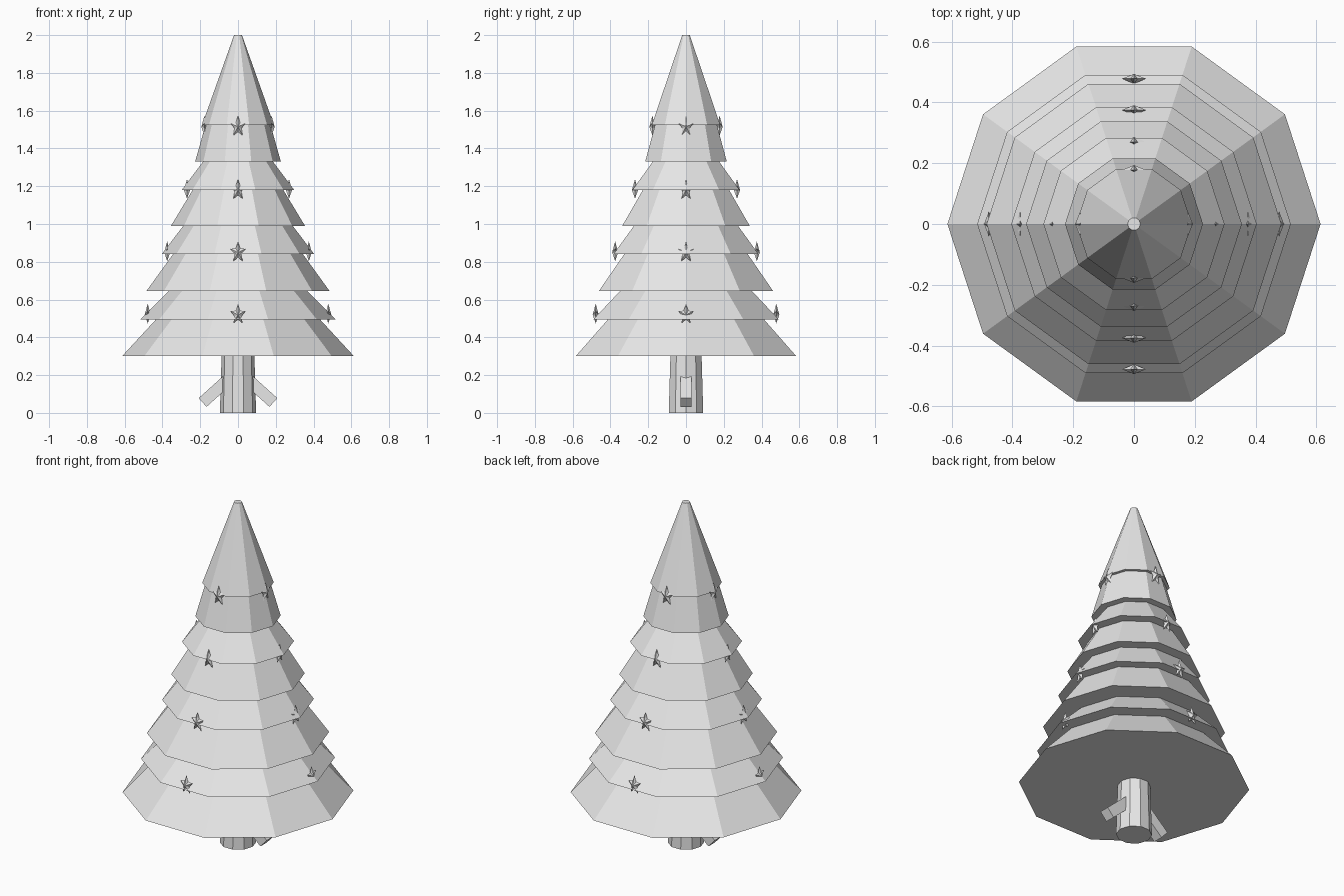
import bpy
import bmesh
from math import sin, cos, pi, radians
from mathutils import Matrix, Vector

cube = bpy.data.objects.get("Cube")
if cube:
    bpy.data.objects.remove(cube, do_unlink=True)

grey = bpy.data.materials.new("plain_grey")
grey.use_nodes = True
grey.diffuse_color = (0.8, 0.8, 0.8, 1)
grey.node_tree.nodes["Principled BSDF"].inputs["Base Color"].default_value = (0.8, 0.8, 0.8, 1)


def finish(name, bm):
    bmesh.ops.recalc_face_normals(bm, faces=bm.faces)
    mesh = bpy.data.meshes.new(name)
    bm.to_mesh(mesh)
    bm.free()
    mesh.materials.append(grey)
    obj = bpy.data.objects.new(name, mesh)
    bpy.context.collection.objects.link(obj)
    return obj


def frustum(name, z0, r0, z1, r1, sides=10):
    """Closed flat-sided cone section with a corner on the x axis."""
    bm = bmesh.new()
    rings = []
    for z, r in ((z0, r0), (z1, r1)):
        rings.append([bm.verts.new((r * cos(2 * pi * i / sides),
                                    r * sin(2 * pi * i / sides), z))
                      for i in range(sides)])
    low, high = rings
    for i in range(sides):
        j = (i + 1) % sides
        bm.faces.new((low[i], low[j], high[j], high[i]))
    bm.faces.new(low)
    bm.faces.new(high)
    return finish(name, bm)


def star(name, angle, radius, z):
    """Faceted five-point star facing outward from the tree."""
    bm = bmesh.new()
    rim = []
    for i in range(10):
        r = 0.058 if i % 2 == 0 else 0.027
        a = pi * i / 5
        rim.append(bm.verts.new((0, 0.72 * r * sin(a), r * cos(a))))
    for depth in (0.016, -0.016):
        centre = bm.verts.new((depth, 0, 0))
        for i in range(10):
            bm.faces.new((rim[i], rim[(i + 1) % 10], centre))
    bm.transform(Matrix.Rotation(angle, 4, 'Z') @ Matrix.Translation((radius, 0, z)))
    return finish(name, bm)


# Trunk
frustum("trunk", 0, 0.096, 0.36, 0.085)

# Foliage tiers: lower height, lower radius, radius where the next tier covers it
tiers = [(0.30, 0.614, 0.434), (0.495, 0.516, 0.367), (0.645, 0.485, 0.344),
         (0.84, 0.404, 0.29), (0.99, 0.355, 0.24), (1.18, 0.298, 0.185),
         (1.33, 0.227, 0.172), (1.525, 0.19, 0.021)]
for n, (z, r, r_cover) in enumerate(tiers):
    if n + 1 < len(tiers):
        z_cover = tiers[n + 1][0]
        slope = (r_cover - r) / (z_cover - z)
        top = z_cover + 0.06
        r_top = r_cover + slope * 0.06
    else:
        top, r_top = 2.0, r_cover
    frustum(f"foliage_tier_{n + 1}", z, r, top, r_top)

# Star ornaments on four sides of every second tier
for row, (z, r) in enumerate([(0.52, 0.478), (0.85, 0.375), (1.18, 0.27), (1.515, 0.178)]):
    for k, side in enumerate(("left", "back", "right", "front")):
        star(f"star_{side}_{row + 1}", k * pi / 2, r, z)

# Branch stubs sloping down from the trunk
for name, s in (("branch_left", 1), ("branch_right", -1)):
    bm = bmesh.new()
    bmesh.ops.create_cube(bm, size=1)
    bm.transform(Matrix.Translation(Vector((s * 0.113, 0, 0.122)))
                 @ Matrix.Rotation(s * radians(42), 4, 'Y')
                 @ Matrix.Diagonal((0.2, 0.06, 0.062, 1)))
    finish(name, bm)
